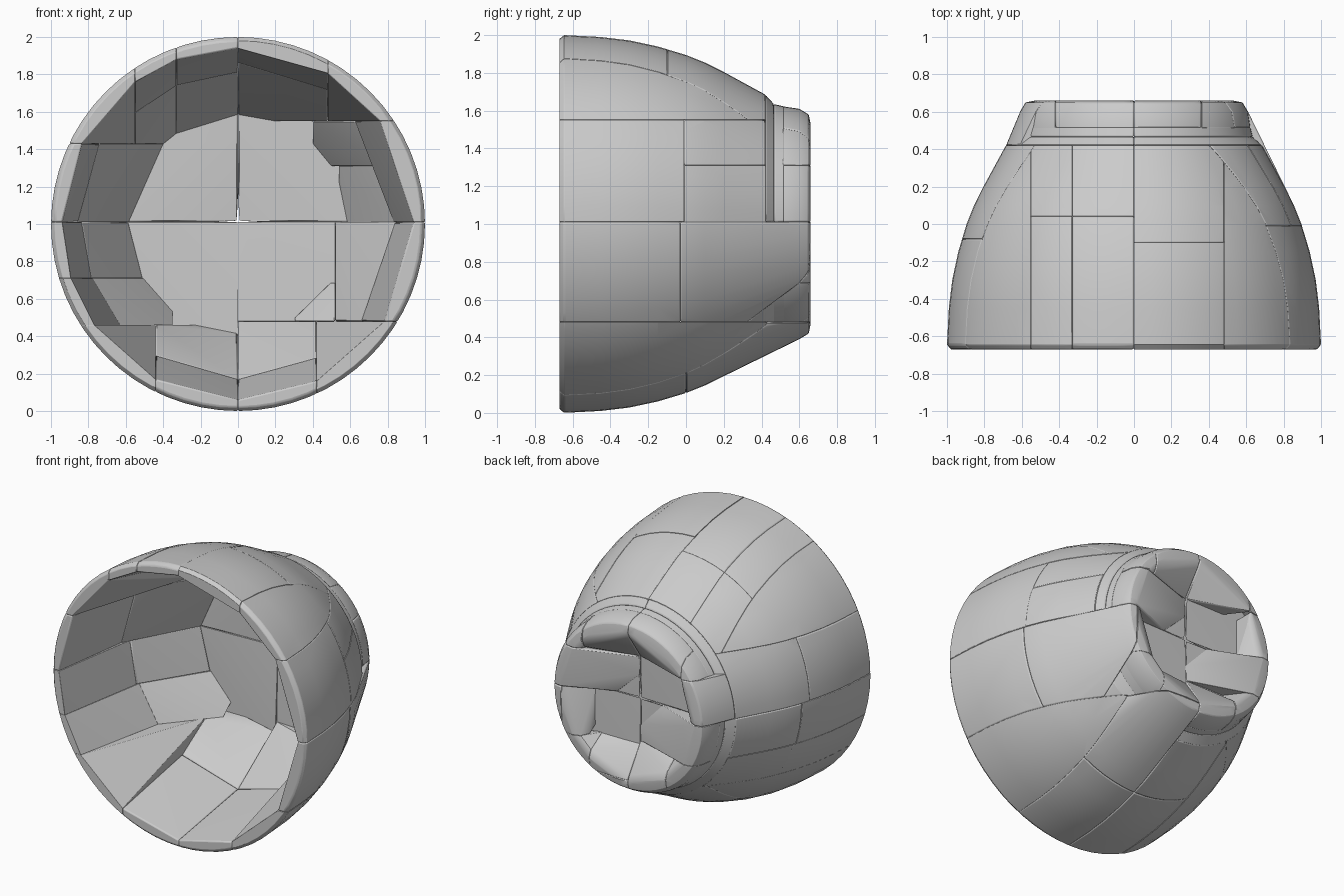
import bpy, bmesh, math
from mathutils import Vector

if "Cube" in bpy.data.objects:
    bpy.data.objects.remove(bpy.data.objects["Cube"])

# Cross-section of the domed cup as (y, radius): back floor, collar, outside, rim, inside
PROFILE = [(.51, 0), (.515, .44), (.64, .49), (.66, .53), (.65, .58), (.60, .61),
           (.50, .625), (.45, .64), (.42, .685), (.30, .75), (.20, .805),
           (.10, .855), (0, .895), (-.15, .94), (-.30, .972), (-.45, .99), (-.645, 1.0),
           (-.67, .98), (-.67, .94), (-.45, .93), (-.15, .88), (0, .83), (.2, .735),
           (.42, .585), (.44, .50), (.45, 0)]
CZ, MID = 1.0, 1.01


def make_cup():
    bm = bmesh.new()
    vs = [bm.verts.new((r, y, CZ)) for y, r in PROFILE]
    es = [bm.edges.new(p) for p in zip(vs, vs[1:])]
    bmesh.ops.spin(bm, geom=vs + es, cent=(0, 0, CZ), axis=(0, 1, 0),
                   angle=math.tau, steps=64)
    bmesh.ops.remove_doubles(bm, verts=bm.verts, dist=1e-4)
    return bm


def panel(name, source, x0, x1, y0, y1, z0, z1):
    """Cut a box out of the cup and wrap it in its convex hull."""
    bm = source.copy()
    for axis, lo, hi in ((0, x0, x1), (1, y0, y1), (2, z0, z1)):
        for value, sign in ((lo, -1), (hi, 1)):
            co, no = Vector((0, 0, 0)), Vector((0, 0, 0))
            co[axis], no[axis] = value, sign
            bmesh.ops.bisect_plane(bm, geom=bm.verts[:] + bm.edges[:] + bm.faces[:],
                                   plane_co=co, plane_no=no, clear_outer=True)
    points = [v.co.copy() for v in bm.verts]
    bm.free()
    if len(points) < 4:
        return
    hull = bmesh.new()
    for p in points:
        hull.verts.new(p)
    bmesh.ops.remove_doubles(hull, verts=hull.verts, dist=1e-3)
    bmesh.ops.convex_hull(hull, input=hull.verts[:])
    loose = [v for v in hull.verts if not v.link_faces]
    bmesh.ops.delete(hull, geom=loose, context='VERTS')
    bmesh.ops.dissolve_limit(hull, angle_limit=math.radians(1),
                             verts=hull.verts[:], edges=hull.edges[:])
    bmesh.ops.recalc_face_normals(hull, faces=hull.faces[:])
    me = bpy.data.meshes.new(name)
    hull.to_mesh(me)
    hull.free()
    ob = bpy.data.objects.new(name, me)
    bpy.context.collection.objects.link(ob)
    bevel = ob.modifiers.new("soft_edges", 'BEVEL')
    bevel.width, bevel.segments = .008, 2
    bevel.limit_method, bevel.angle_limit = 'ANGLE', math.radians(40)
    ob.select_set(True)
    bpy.context.view_layer.objects.active = ob


F, B, C = -1, 1, .42          # front limit, back limit, start of collar
PANELS = {
    "upper_right_panel": [
        (0, .48, F, -.1, 1.55, 2.1), (0, .48, -.1, C, 1.55, 2.1),
        (.48, 1.1, F, C, 1.55, 2.1), (.5, 1.1, F, -.01, MID, 1.55),
        (.54, 1.1, -.01, C, MID, 1.31), (.4, 1.1, -.01, C, 1.31, 1.55)],
    "upper_left_panel": [
        (-.33, 0, F, .04, 1.46, 2.1), (-.55, -.33, F, .04, 1.43, 2.1),
        (-.33, 0, .04, C, 1.46, 2.1), (-.55, -.33, .04, C, 1.43, 2.1),
        (-1.1, -.55, F, C, 1.43, 2.1), (-1.1, -.5, F, -.08, MID, 1.43),
        (-1.1, -.4, -.08, C, MID, 1.43)],
    "lower_left_panel": [
        (-.44, 0, F, 0, -.1, .46), (-.44, 0, 0, C, -.1, .46),
        (-1.1, -.44, F, C, -.1, .46), (-1.1, -.48, F, 0, .46, .71),
        (-1.1, -.35, 0, C, .46, .71), (-1.1, -.57, F, -.02, .71, MID),
        (-1.1, -.5, -.02, C, .71, MID)],
    "lower_right_panel": [
        (0, .42, F, 0, -.1, .48), (0, .42, 0, B, -.1, .48),
        (.42, 1.1, F, B, -.1, .48), (.52, 1.1, F, -.03, .48, MID),
        (.52, 1.1, -.03, B, .48, MID), (.3, .52, .1, C, .48, .69)],
}
cup = make_cup()
for name, boxes in PANELS.items():
    for box in boxes:
        panel(name, cup, *box)

# Back floor in four quarters, two layers that leave the stepped groove
for y0, y1 in ((C, .465), (.465, .52)):
    for x0, x1, z0, z1 in ((0, 1, MID, 2), (-1, 0, MID, 2),
                           (-1, 0, 0, MID), (0, .52, .48, MID)):
        panel("back_floor", cup, x0, x1, y0, y1, z0, z1)

# Collar blocks round the back opening
for x0, x1, z0, z1 in ((0, .36, 1.31, 2), (.36, 1, 1.31, 2), (0, 1, MID, 1.31),
                       (-.42, 0, 1.31, 2), (-1, -.42, 1.31, 2),
                       (-1, 0, .71, MID), (-1, -.3, 0, .71), (-.3, 0, 0, .71),
                       (0, .3, .48, .69), (.3, .52, .48, .69), (.35, .52, .69, MID)):
    panel("rear_collar", cup, x0, x1, .512, B, z0, z1)
# Plain side block without the groove
panel("rear_collar_side", cup, -1, -.42, C, B, MID, 1.31)
cup.free()

bpy.ops.object.shade_smooth_by_angle(angle=math.radians(30))
